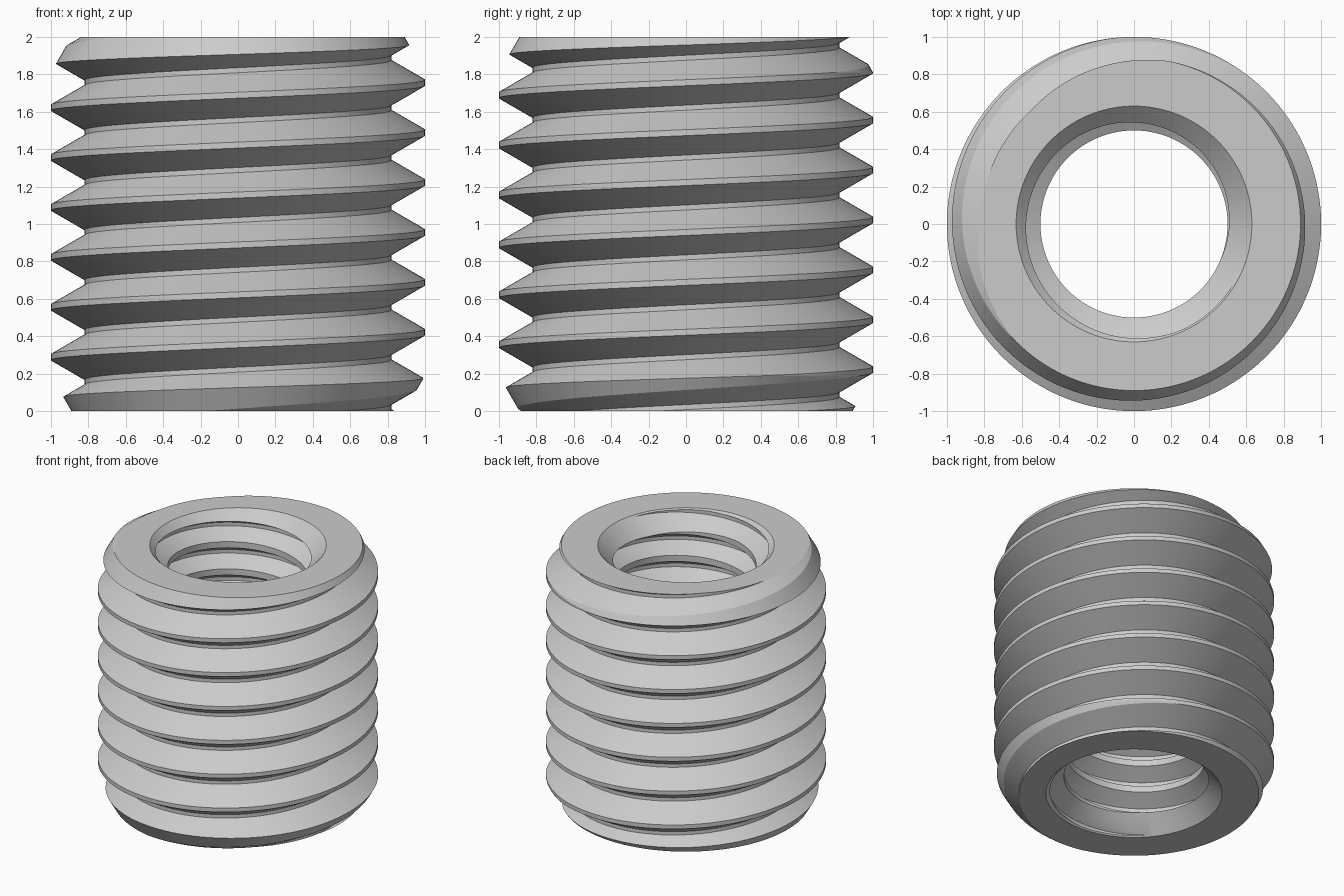
import bpy
import bmesh
import math
from mathutils import Vector

SEGMENTS = 144
HEIGHT = 2.0

if "Cube" in bpy.data.objects:
    bpy.data.objects.remove(bpy.data.objects["Cube"], do_unlink=True)


def make_object(name, bm):
    bmesh.ops.recalc_face_normals(bm, faces=bm.faces)
    mesh = bpy.data.meshes.new(name)
    bm.to_mesh(mesh)
    bm.free()
    obj = bpy.data.objects.new(name, mesh)
    bpy.context.collection.objects.link(obj)
    return obj


def lathe(name, profile):
    """Solid of revolution from (radius, z) points that start and end on the axis."""
    bm = bmesh.new()
    verts = [bm.verts.new((r, 0, z)) for r, z in profile]
    edges = [bm.edges.new(pair) for pair in zip(verts, verts[1:])]
    bmesh.ops.spin(bm, geom=verts + edges, axis=(0, 0, 1), cent=(0, 0, 0),
                   angle=math.tau, steps=SEGMENTS, use_duplicate=False)
    bmesh.ops.remove_doubles(bm, verts=bm.verts, dist=0.0001)
    return make_object(name, bm)


def helix_rod(name, minor, major, pitch, phase, crest):
    """Right-handed threaded rod; phase is the crest height at angle zero."""
    flank = (major - minor) * math.tan(math.radians(30))
    section = [(minor, -crest / 2 - flank), (major, -crest / 2),
               (major, crest / 2), (minor, crest / 2 + flank)]
    first = math.floor((-0.6 - phase) / pitch)
    last = math.ceil((HEIGHT + 0.6 - phase) / pitch)
    bm = bmesh.new()
    columns = []
    for j in range(SEGMENTS):
        a = math.tau * j / SEGMENTS
        columns.append([
            bm.verts.new((r * math.cos(a), r * math.sin(a),
                          phase + pitch * (turn + j / SEGMENTS) + dz))
            for turn in range(first, last + 1) for r, dz in section])
    # The seam joins each turn to the next one up
    columns.append(columns[0][len(section):])
    for left, right in zip(columns, columns[1:]):
        for m in range(min(len(left), len(right)) - 1):
            bm.faces.new((left[m], right[m], right[m + 1], left[m + 1]))
    # Trim both ends flat and cap them
    for z, direction in ((-0.1, -1), (HEIGHT + 0.1, 1)):
        bmesh.ops.bisect_plane(bm, geom=bm.verts[:] + bm.edges[:] + bm.faces[:],
                               plane_co=Vector((0, 0, z)),
                               plane_no=Vector((0, 0, direction)),
                               clear_outer=True)
    bmesh.ops.holes_fill(bm, edges=[e for e in bm.edges if e.is_boundary], sides=0)
    return make_object(name, bm)


def apply_boolean(target, tool, operation):
    tool.hide_render = True
    mod = target.modifiers.new(operation.title(), "BOOLEAN")
    mod.operation = operation
    mod.solver = "EXACT"
    mod.object = tool
    bpy.context.view_layer.objects.active = target
    bpy.ops.object.modifier_apply(modifier=mod.name)
    bpy.data.objects.remove(tool, do_unlink=True)


# Outer thread
insert = helix_rod("threaded_insert", 0.82, 1.0, 0.2667, 0.955, 0.032)

# Bevelled ends of the outer thread
envelope = lathe("end_bevel_envelope", [
    (0, 0), (0.89, 0), (1.05, 0.277),
    (1.05, HEIGHT - 0.277), (0.89, HEIGHT), (0, HEIGHT)])
apply_boolean(insert, envelope, "INTERSECT")

# Threaded bore
bore = helix_rod("bore_cutter", 0.5, 0.62, 0.215, 1.8, 0.028)
apply_boolean(insert, bore, "DIFFERENCE")

# Countersinks at both mouths of the bore
countersink = lathe("countersink_cutter", [
    (0, -0.05), (0.68, -0.05), (0.45, 0.18),
    (0.45, HEIGHT - 0.18), (0.68, HEIGHT + 0.05), (0, HEIGHT + 0.05)])
apply_boolean(insert, countersink, "DIFFERENCE")

# Grey metal
metal = bpy.data.materials.new("grey_metal")
metal.use_nodes = True
grey = (0.6, 0.6, 0.6, 1)
metal.diffuse_color = grey
metal.node_tree.nodes["Principled BSDF"].inputs["Base Color"].default_value = grey
insert.data.materials.clear()
insert.data.materials.append(metal)

# Smooth round surfaces with crisp thread edges
bpy.ops.object.select_all(action="DESELECT")
insert.select_set(True)
bpy.context.view_layer.objects.active = insert
bpy.ops.object.shade_smooth_by_angle(angle=math.radians(20))
